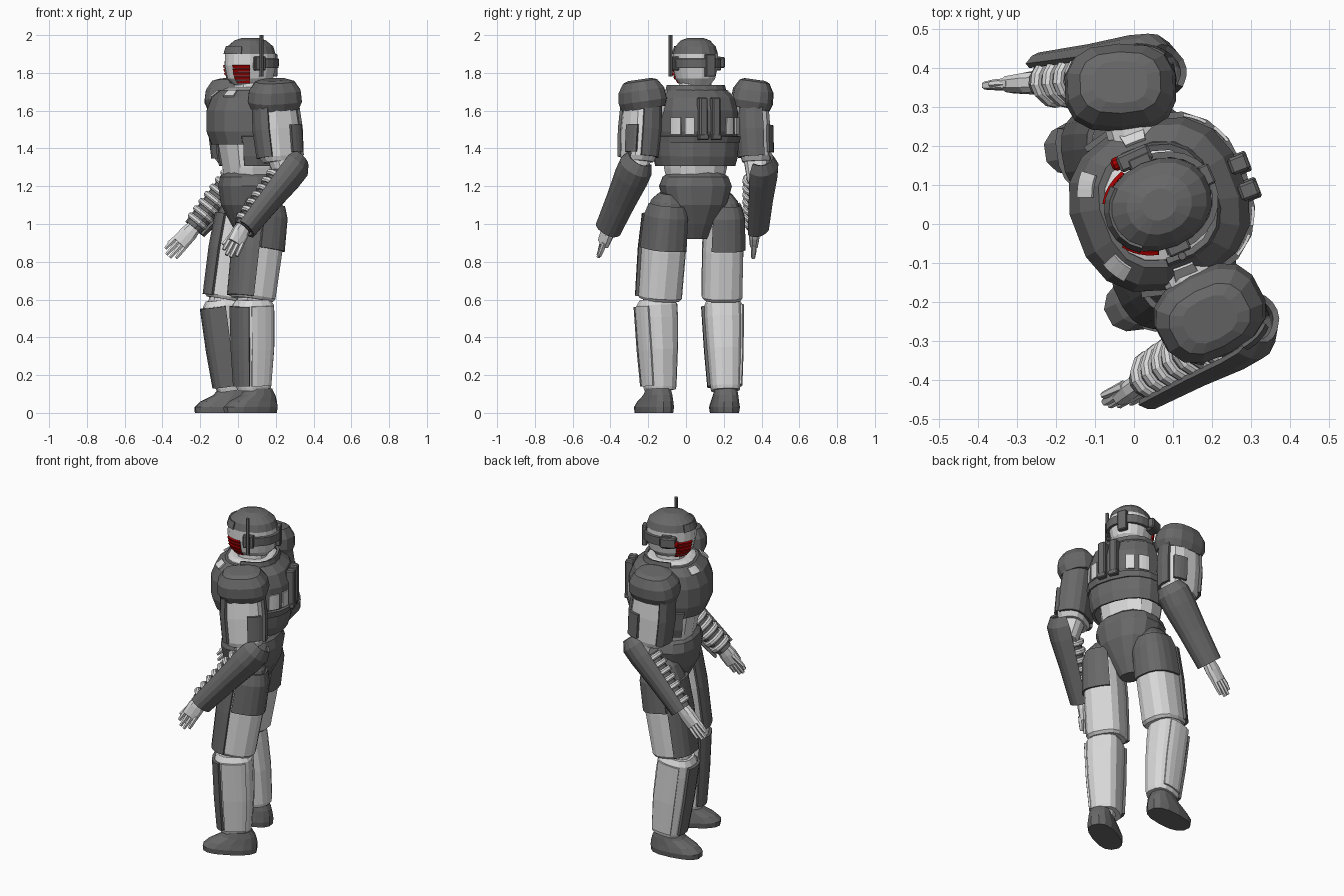
import bpy, bmesh, math
from mathutils import Vector, Matrix

if "Cube" in bpy.data.objects:
    bpy.data.objects.remove(bpy.data.objects["Cube"])

DARK, LIGHT, RED = range(3)
MATS = []
for mname, v in (("dark grey", (0.14, 0.14, 0.14)), ("light grey", (0.7, 0.7, 0.7)), ("red", (0.4, 0.0, 0.0))):
    m = bpy.data.materials.new(mname)
    m.diffuse_color = (*v, 1)
    m.use_nodes = True
    m.node_tree.nodes["Principled BSDF"].inputs["Base Color"].default_value = m.diffuse_color
    MATS.append(m)


def face_dir(deg):
    """Heading: 0 looks to -x, positive turns toward -y."""
    a = math.radians(deg)
    return Vector((-math.cos(a), -math.sin(a), 0))


def finish(name, bm, thick=0):
    bmesh.ops.recalc_face_normals(bm, faces=bm.faces)
    me = bpy.data.meshes.new(name)
    bm.to_mesh(me)
    bm.free()
    for m in MATS:
        me.materials.append(m)
    ob = bpy.data.objects.new(name, me)
    bpy.context.collection.objects.link(ob)
    if thick:
        s = ob.modifiers.new("thickness", 'SOLIDIFY')
        s.thickness, s.offset = thick, 0
    return ob


def tube(name, p0, p1, prof, yaw, mat=DARK, n=12, sq=0.8, arc=None, grow=0, thick=0.016):
    """Loft of (t, half depth, half width, forward shift) rings from p0 to p1.
    mat is a colour or a rule(t, degrees from the front); arc makes an open plate."""
    p0, p1 = Vector(p0), Vector(p1)
    w = (p1 - p0).normalized()
    f = face_dir(yaw)
    u = (f - w * f.dot(w)).normalized()
    v = w.cross(u)
    bm = bmesh.new()
    a0, a1 = arc or (0, 360)
    count = n + 1 if arc else n
    angs = [a0 + (a1 - a0) * (i + (0 if arc else 0.5)) / n for i in range(count)]
    power = lambda c: math.copysign(abs(c) ** sq, c)
    rings = []
    for t, a, b, *s in prof:
        c = p0.lerp(p1, t) + u * (s[0] if s else 0)
        rings.append([bm.verts.new(c + u * power(math.cos(math.radians(d))) * (a + grow)
                                   + v * power(math.sin(math.radians(d))) * (b + grow)) for d in angs])
    for k in range(len(prof) - 1):
        for i in range(n):
            j = (i + 1) % count
            fc = bm.faces.new((rings[k][i], rings[k][j], rings[k + 1][j], rings[k + 1][i]))
            mid = angs[i] + (a1 - a0) / n / 2
            deg = (mid + 180) % 360 - 180
            fc.material_index = mat((prof[k][0] + prof[k + 1][0]) / 2, deg) if callable(mat) else mat
    if not arc:
        for k in (0, -1):
            fc = bm.faces.new(rings[k])
            fc.material_index = mat(prof[k][0], 180) if callable(mat) else mat
    return finish(name, bm, thick if arc else 0)


def box(name, c, size, yaw, mat=DARK):
    bm = bmesh.new()
    bmesh.ops.create_cube(bm, size=1)
    bmesh.ops.scale(bm, vec=size, verts=bm.verts)
    bmesh.ops.bevel(bm, geom=bm.edges[:], offset=min(size) * 0.15, segments=1, affect='EDGES')
    bmesh.ops.transform(bm, matrix=Matrix.Translation(c) @ Matrix.Rotation(math.radians(yaw), 4, 'Z'), verts=bm.verts)
    for fc in bm.faces:
        fc.material_index = mat
    return finish(name, bm)


CX, CY, TURN = 0.065, 0.05, 21
BASE, UP = (CX, CY, 0), (CX, CY, 1)      # along this axis t equals height


def at(u, v, z, yaw=TURN):
    f = face_dir(yaw)
    return Vector((CX, CY, z)) + f * u + Vector((0, 0, 1)).cross(f) * v


# torso
tube("waist", BASE, UP, [(1.18, .12, .14), (1.3, .14, .165), (1.46, .17, .18)], TURN, LIGHT)
chest = [(1.42, .2, .2), (1.49, .228, .215), (1.6, .228, .215), (1.67, .2, .2), (1.71, .15, .16)]
tube("chest", BASE, UP, chest, TURN, n=16)
tube("lower_back_band", BASE, UP, [(1.31, .185, .195), (1.36, .2, .207), (1.45, .205, .212)], TURN,
     arc=(62, 298), grow=.004)
tube("back_rim", BASE, UP, [(1.43, .215, .212), (1.465, .225, .215)], TURN, arc=(62, 298), grow=.006)
tube("collar", BASE, UP, [(1.66, .15, .15), (1.715, .135, .14), (1.725, .11, .11)], TURN, LIGHT, n=16)
tube("collar_rear_guard", BASE, UP, [(1.66, .15, .155), (1.735, .13, .138)], TURN, n=10, arc=(80, 280), grow=.006)
tube("neck", BASE, UP, [(1.68, .09, .09), (1.77, .08, .08)], TURN, LIGHT)
for s in (-1, 1):
    for k, (d, w) in enumerate(((33, 11), (90, 6))):
        tube(f"collar_panel_{s}_{k}", BASE, UP, [(1.676, .194, .196), (1.706, .157, .165)], TURN, LIGHT, n=3,
             arc=(s * d - w, s * d + w), grow=.006, thick=.008)
    for k, (d, w) in enumerate(((154, 7), (131, 9))):
        tube(f"back_window_{s}_{k}", BASE, UP, [(1.475, .226, .214), (1.565, .228, .215)], TURN, LIGHT, n=3,
             arc=(s * d - w, s * d + w), grow=.005, thick=.008)
    box(f"back_vent_{s}", at(-.228, .012 + s * .036, 1.56), (.05, .045, .22), TURN)
    box(f"vent_foot_{s}", at(-.225, .012 + s * .036, 1.46), (.06, .055, .03), TURN)

# pelvis
tube("pelvis", BASE, UP, [(.92, .05, .06), (1.0, .1, .1), (1.1, .15, .165), (1.2, .165, .195),
                          (1.25, .155, .175), (1.28, .12, .13)], 12, n=14)

# head
HY = 24
head = [(1.735, .09, .075), (1.77, .125, .1), (1.84, .14, .115), (1.9, .138, .115),
        (1.94, .125, .103), (1.972, .085, .075), (1.985, .045, .04)]
tube("head", BASE, UP, head, HY, lambda t, d: DARK if t > 1.91 else LIGHT, n=18, sq=.95)
tube("cap_front_plate", BASE, UP, [(1.9, .138, .115), (1.94, .125, .103)], HY, n=6, sq=.95, arc=(-50, 50), grow=.003, thick=.008)
tube("head_band", BASE, UP, [(1.825, .138, .113), (1.875, .139, .115)], HY, n=14, sq=.95, arc=(78, 282), grow=.008)
for s in (-1, 1):
    tube(f"grille_back_{s}", BASE, UP, [(1.745, .102, .083), (1.77, .125, .1), (1.84, .14, .115)], HY, DARK,
         n=6, sq=.95, arc=(s * 28, s * 70), grow=.002, thick=.004)
    for k in range(5):
        z = 1.748 + k * .02
        g = .1 + min(k, 1.5) * .017 + max(k - 1.5, 0) * .003
        tube(f"grille_slat_{s}_{k}", BASE, UP, [(z, g, g * .82), (z + .013, g + .006, g * .82 + .005)], HY, RED,
             n=6, sq=.95, arc=(s * 28, s * 70), grow=.006, thick=.01)
    box(f"ear_{s}", at(0, s * .122, 1.85, HY), (.06, .03, .075), HY)
box("head_rear_strip", at(-.142, -.02, 1.84, HY), (.03, .055, .12), HY)
tube("antenna", at(.0, .145, 1.78, HY), at(.0, .145, 2.0, HY), [(0, .011, .011), (1, .01, .01)], HY, n=8)
box("side_camera", at(.01, -.135, 1.855, HY), (.09, .045, .06), HY)
tube("camera_lens", at(.045, -.14, 1.85, HY), at(.07, -.14, 1.845, HY), [(0, .018, .018), (.7, .018, .018), (1, .01, .01)], HY + 90, RED, n=10, sq=1)

# legs: side, yaw, thigh bottom/top, shin bottom/top, foot centre, shin plate arc (left is -y)
LEGS = (("left", 1, 28, (.075, -.14, .6), (.14, -.1, 1.12), (.088, -.135, .12), (.08, -.155, .6), (.075, -.165, 0), (-60, 56)),
        ("right", -1, 8, (-.06, .19, .6), (.025, .2, 1.12), (-.02, .21, .12), (-.085, .195, .6), (-.07, .205, 0), (-30, 90)))
for nm, out, yaw, tb, tt, sb, st, ft, sarc in LEGS:
    thigh = [(0, .105, .098), (.03, .118, .108), (.5, .125, .108), (.85, .12, .1), (1, .095, .075), (1.08, .05, .04)]
    tube(nm + "_thigh", tb, tt, thigh, yaw, lambda t, d: DARK if t > .9 else LIGHT, n=14, sq=.75)
    tube(nm + "_hip_plate", tb, tt, [(.52, .125, .108), (.85, .12, .1), (.97, .1, .08)], yaw,
         n=8, sq=.75, arc=(out * 75, out * 215), grow=.004, thick=.014)
    tube(nm + "_thigh_plate", tb, tt, [(.02, .115, .106), (.5, .125, .108), (.85, .12, .1)], yaw,
         n=7, sq=.75, arc=(-48 if out > 0 else -72, 72 if out > 0 else 48), grow=.007)
    tube(nm + "_knee", Vector(st) - Vector((0, 0, .06)), Vector(tb) + Vector((0, 0, .06)), [(0, .08, .075), (1, .08, .075)], yaw, LIGHT)
    shin = [(0, .085, .075, .005), (.04, .09, .08, .005), (.45, .105, .092), (.8, .108, .1), (.94, .105, .1), (1, .085, .085)]
    tube(nm + "_shin", sb, st, shin, yaw, LIGHT, n=14, sq=.75)
    plate = [(.05, .092, .08, .005), (.45, .105, .092), (.93, .106, .1)]
    tube(nm + "_shin_plate", sb, st, plate, yaw, n=6, sq=.75, arc=sarc, grow=.007)
    tube(nm + "_shin_side_plate", sb, st, plate, yaw, LIGHT,
         n=4, sq=.75, arc=(out * 64, out * 125), grow=.004, thick=.01)
    tube(nm + "_foot", ft, Vector(ft) + Vector((0, 0, 1)),
         [(0, .15, .073, .01), (.03, .153, .078, .01), (.06, .135, .072, -.005), (.095, .095, .066, -.035), (.13, .07, .06, -.04)],
         yaw, n=14)
    tube(nm + "_ankle", Vector(ft) + face_dir(yaw) * -.03 + Vector((0, 0, .08)), Vector(sb) + Vector((0, 0, .05)),
         [(0, .065, .06), (1, .065, .06)], yaw, LIGHT)

# arms: side, yaw, elbow, shoulder, wrist, forearm top, finger tip
ARMS = (("left", 1, 28, (.225, -.255, 1.34), (.195, -.235, 1.66), (.025, -.405, .98), (.265, -.265, 1.29), (-.05, -.465, .83)),
        ("right", -1, 2, (-.015, .37, 1.34), (-.035, .355, 1.66), (-.235, .365, .98), (.025, .385, 1.29), (-.37, .355, .83)))
for nm, out, yaw, el, sh, wr, fe, tip in ARMS:
    el, sh, wr, fe, tip = map(Vector, (el, sh, wr, fe, tip))
    arm = [(-.03, .095, .072), (.05, .112, .08), (.5, .12, .085), (1, .11, .08)]
    tube(nm + "_upper_arm", el, sh, arm, yaw, LIGHT, sq=.75)
    tube(nm + "_arm_rear_plate", el, sh, arm[1:], yaw, n=6, sq=.75, arc=(out * 158, out * 290), grow=.006)
    tube(nm + "_arm_lower_plate", el, sh, [(.1, .113, .081), (.55, .119, .085)], yaw, n=4, sq=.75,
         arc=(out * 98, out * 140), grow=.008)
    tube(nm + "_arm_front_plate", el, sh, arm[1:], yaw, n=4, sq=.75, arc=(-50, 50), grow=.006)
    # shoulder pad, leaning outward so its inner edge is highest
    base = Vector((sh.x, sh.y + out * .012, 1.61))
    tube(nm + "_shoulder_pad", base, base + Vector((0, -out * .022, .155)),
         [(0, .128, .1), (.25, .145, .113), (.62, .138, .108), (.93, .105, .08), (1, .07, .055)], yaw, n=14, sq=.75)
    tube(nm + "_shoulder_joint", at(0, out * .15, 1.62), sh - Vector((0, 0, .04)), [(0, .07, .07), (1, .07, .07)], yaw, LIGHT)
    tube(nm + "_elbow", fe - Vector((0, 0, .07)), el + Vector((0, 0, .03)), [(0, .06, .06), (1, .07, .07)], yaw, LIGHT)
    # forearm: ribbed core and an outer shell
    fyaw = yaw - out * 45
    tube(nm + "_forearm_core", wr, fe, [(0, .045, .045), (.8, .062, .062), (1, .05, .05)], fyaw, DARK)
    for k in range(7):
        t = .06 + k * .118
        r = .056 + .02 * t
        tube(f"{nm}_forearm_rib_{k}", wr, fe, [(t, r, r), (t + .02, r + .007, r + .007), (t + .055, r + .007, r + .007), (t + .075, r, r)], fyaw, LIGHT)
    tube(nm + "_forearm_shell", wr, fe, [(0, .058, .058), (.5, .07, .068), (.9, .085, .08), (1.08, .086, .08), (1.2, .056, .056)],
         fyaw, n=8, arc=(92, 268), grow=.006)
    # hand
    d = (tip - wr).normalized()
    s = d.cross(Vector((0, 1, 0))).normalized()
    L = (tip - wr).length
    kn = wr + d * L * .55
    tube(nm + "_palm", wr - d * .03, kn, [(0, .035, .03), (.5, .048, .03), (1, .047, .024)], yaw, LIGHT, n=10)
    for k in range(4):
        o = s * (k - 1.5) * .023
        end = tip + o * 1.1 - d * (.02 if k in (0, 3) else 0)
        tube(f"{nm}_finger_{k}", kn + o - d * .02, end, [(0, .013, .015), (.6, .012, .014), (1, .009, .01)], yaw, LIGHT, n=6)
    th = wr + d * L * .2 + face_dir(0) * .035
    tube(nm + "_thumb", th, th + d * .07 + face_dir(0) * .025, [(0, .015, .015), (1, .009, .009)], yaw + 30, LIGHT, n=6)
